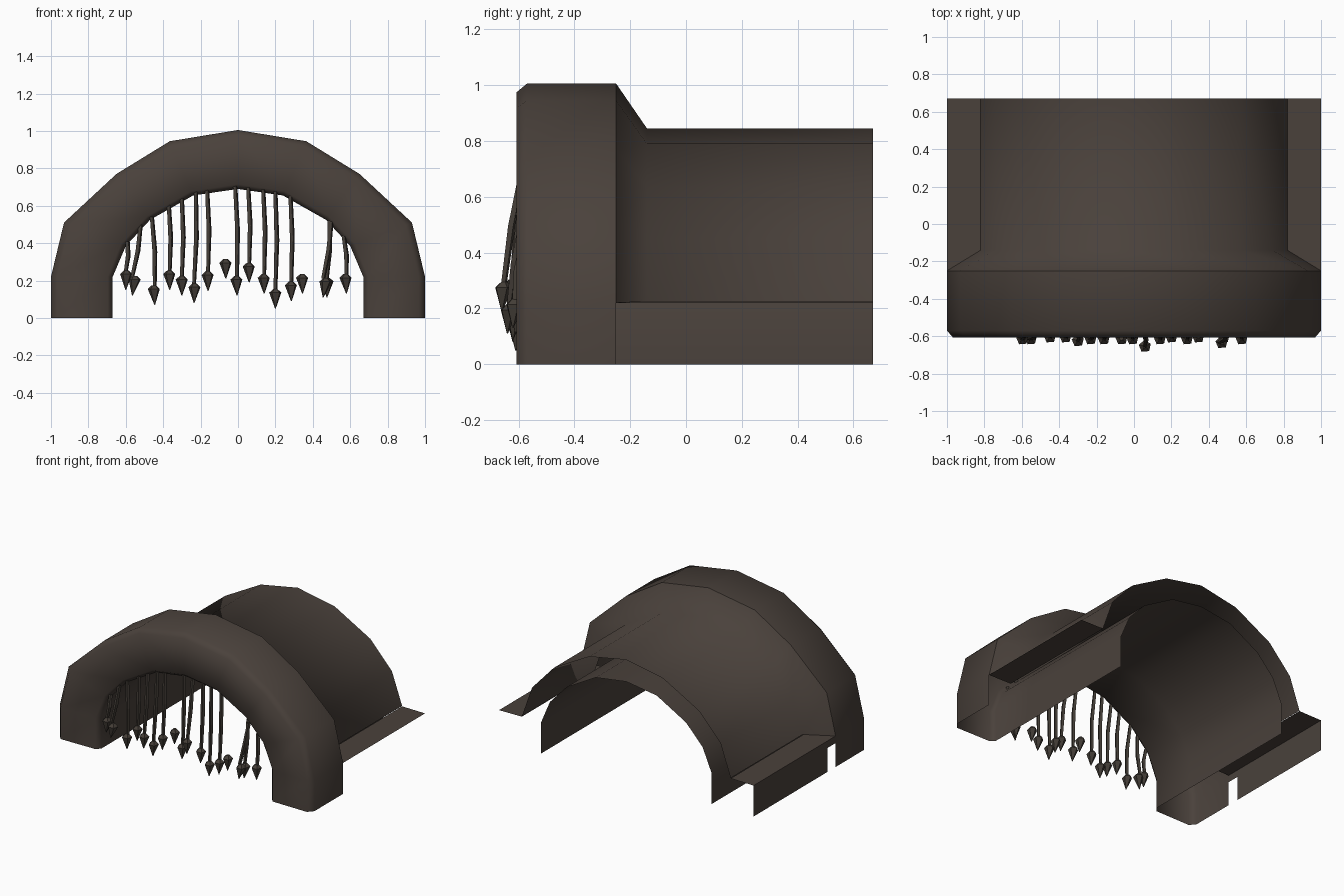
import bpy, bmesh, math
from mathutils import Vector

if "Cube" in bpy.data.objects:
    bpy.data.objects.remove(bpy.data.objects["Cube"])


def material(name, rgb):
    m = bpy.data.materials.new(name)
    m.diffuse_color = (*rgb, 1)
    m.use_nodes = True
    m.node_tree.nodes["Principled BSDF"].inputs["Base Color"].default_value = m.diffuse_color
    return m


STONE = material("dark brown stone", (0.068, 0.053, 0.044))
SPIKE = material("dark brown spike", (0.058, 0.048, 0.039))


def finish(name, bm, mat, smooth=None):
    me = bpy.data.meshes.new(name)
    bm.to_mesh(me)
    bm.free()
    me.materials.append(mat)
    ob = bpy.data.objects.new(name, me)
    bpy.context.collection.objects.link(ob)
    if smooth:
        bpy.context.view_layer.objects.active = ob
        ob.select_set(True)
        bpy.ops.object.shade_smooth_by_angle(angle=math.radians(smooth))
        ob.select_set(False)
    return ob


# half profiles (x, z), from the foot to the crown
INNER = [(.67, 0), (.67, .22), (.60, .385), (.47, .525), (.24, .655), (0, .69)]
OUTER = [(1, 0), (1, .22), (.93, .51), (.65, .77), (.365, .945), (0, 1.005)]
SHELL = [(.82, .225), (.74, .45), (.57, .635), (.29, .79), (0, .845)]


def mix(a, b, t):
    return [(p[0] + (q[0] - p[0]) * t, p[1] + (q[1] - p[1]) * t) for p, q in zip(a, b)]


def loft(name, stations):
    """Sheet through mirrored arch profiles given as (y, half profile)."""
    bm = bmesh.new()
    rows = []
    for y, half in stations:
        full = half + [(-x, z) for x, z in half[-2::-1]]
        rows.append([bm.verts.new((x, y, z)) for x, z in full])
    for a, b in zip(rows, rows[1:]):
        for i in range(len(a) - 1):
            bm.faces.new((a[i], b[i], b[i + 1], a[i + 1]))
    return finish(name, bm, STONE, 65)


# tunnel lining running through into the chunky front arch
loft("front_arch_and_lining", [
    (.67, INNER), (-.25, INNER), (-.575, INNER), (-.605, mix(INNER, OUTER, .08)),
    (-.608, mix(INNER, OUTER, .9)), (-.57, OUTER), (-.25, OUTER)])

# sloped collar and outer shell, open at the back
loft("outer_shell", [(-.25, OUTER[1:]), (-.14, SHELL), (.67, SHELL)])


def plate(name, *quads):
    bm = bmesh.new()
    for q in quads:
        bm.faces.new([bm.verts.new(p) for p in q])
    return finish(name, bm, STONE)


# ledges at both sides, with a skirt on the left only
for side, name in ((1, "right_ledge"), (-1, "left_ledge")):
    q = [(side * .82, -.25, .222), (side, -.25, .22), (side, .67, .22), (side * .82, .67, .222)]
    plate(name, q if side > 0 else q[::-1])


def skirt(y0, y1, z0):
    return [(-1, y0, z0), (-1, y0, .22), (-1, y1, .22), (-1, y1, z0)]


plate("left_skirt", skirt(-.16, .67, 0), skirt(-.25, -.16, .17))


# hanging spikes: thin bent stem and a barbed tip
def rings(bm, path, sides):
    prev = None
    for p, r in path:
        cur = [bm.verts.new(Vector(p) + Vector((r * math.cos(a), r * math.sin(a), 0)))
               for a in (2 * math.pi * k / sides + .4 for k in range(sides))]
        if prev:
            for k in range(sides):
                j = (k + 1) % sides
                bm.faces.new((prev[k], cur[k], cur[j], prev[j]))
        else:
            bm.faces.new(cur)
        prev = cur
    bm.faces.new(prev[::-1])


def spike(bm, x0, z0, x1, z1, y1):
    tip = Vector((x1, y1, z1))
    if z0:
        top = Vector((x0, -.585, z0))
        neck = tip + Vector((0, .008, .10))
        mid = top.lerp(neck, .5) + Vector((.008, -.006, 0))
        rings(bm, [(top, .012), (mid, .014), (neck, .011)], 4)
    lean = (x1 - x0) * .3
    rings(bm, [(tip + Vector((-lean, .008, .105)), .012),
               (tip + Vector((-lean, .006, .085)), .034), (tip, .002)], 5)


bm = bmesh.new()
for s in [(-.59, .41, -.60, .15, -.62), (-.52, .50, -.565, .12, -.62), (-.46, .54, -.445, .07, -.61),
          (-.37, .61, -.365, .15, -.61), (-.30, .64, -.30, .12, -.63), (-.225, .68, -.235, .08, -.62),
          (-.165, .69, -.16, .145, -.62), (-.07, 0, -.065, .21, -.62), (-.015, .71, -.005, .12, -.62),
          (.055, .70, .06, .19, -.66), (.135, .69, .14, .13, -.62), (.20, .68, .20, .05, -.61),
          (.28, .67, .285, .09, -.62), (.34, 0, .345, .13, -.61), (.50, .52, .455, .11, -.64),
          (.49, .52, .475, .11, -.61), (.565, .44, .58, .13, -.62)]:
    spike(bm, *s)
bmesh.ops.recalc_face_normals(bm, faces=bm.faces)
finish("hanging_spikes", bm, SPIKE)
